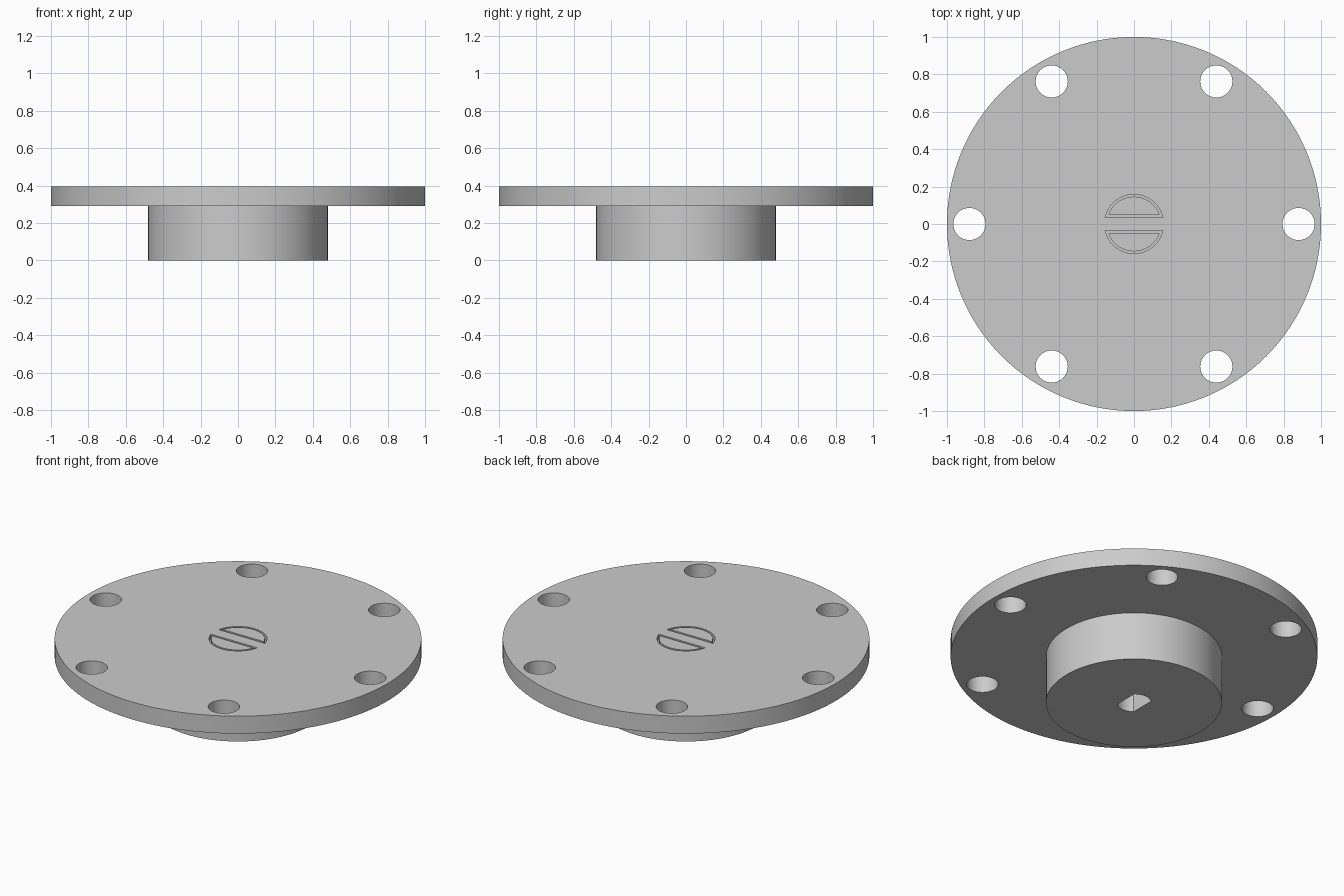
import bpy
import bmesh
from math import cos, sin, pi, asin, sqrt

old = bpy.data.objects.get("Cube")
if old:
    bpy.data.objects.remove(old, do_unlink=True)

grey = bpy.data.materials.new("plain grey")
grey.use_nodes = True
grey.diffuse_color = (0.6, 0.6, 0.6, 1)
grey.node_tree.nodes["Principled BSDF"].inputs["Base Color"].default_value = (0.6, 0.6, 0.6, 1)


def arc(radius, start, end, steps, centre=(0, 0)):
    return [(centre[0] + radius * cos(start + (end - start) * i / steps),
             centre[1] + radius * sin(start + (end - start) * i / steps))
            for i in range(steps + 1)]


def circle(radius, steps, centre=(0, 0)):
    return arc(radius, 0, 2 * pi, steps, centre)[:-1]


def prism(name, outlines, bottom, top):
    """Extrude closed counter-clockwise outlines between two heights."""
    bm = bmesh.new()
    for outline in outlines:
        low = [bm.verts.new((x, y, bottom)) for x, y in outline]
        high = [bm.verts.new((x, y, top)) for x, y in outline]
        bm.faces.new(low[::-1])
        bm.faces.new(high)
        for i in range(len(low)):
            j = (i + 1) % len(low)
            bm.faces.new((low[i], low[j], high[j], high[i]))
    mesh = bpy.data.meshes.new(name)
    bm.to_mesh(mesh)
    bm.free()
    obj = bpy.data.objects.new(name, mesh)
    bpy.context.collection.objects.link(obj)
    mesh.materials.append(grey)
    return obj


def select(obj):
    bpy.ops.object.select_all(action="DESELECT")
    obj.select_set(True)
    bpy.context.view_layer.objects.active = obj


def cut(target, cutter):
    """Subtract the cutter, then remove it."""
    select(target)
    mod = target.modifiers.new("cut", "BOOLEAN")
    mod.operation = "DIFFERENCE"
    mod.solver = "EXACT"
    mod.object = cutter
    cutter.hide_render = True
    bpy.ops.object.modifier_apply(modifier=mod.name)
    bpy.data.objects.remove(cutter, do_unlink=True)


def half_moon(radius, chord, side):
    """Circle segment beyond a chord, above (1) or below (-1) the centre."""
    a = asin(chord / radius)
    turn = 0 if side > 0 else pi
    return arc(radius, a + turn, pi - a + turn, 32)


PLATE_LOW, PLATE_TOP = 0.29, 0.395
GROOVE_FLOOR = PLATE_TOP - 0.03

# Round flange with six bolt holes
flange = prism("flange_plate", [circle(1, 128)], PLATE_LOW, PLATE_TOP)
bolts = [circle(0.086, 40, (0.88 * cos(k * pi / 3), 0.88 * sin(k * pi / 3))) for k in range(6)]
cut(flange, prism("bolt_hole_cutter", bolts, PLATE_LOW - 0.1, PLATE_TOP + 0.1))

# Two half-moon outline grooves in the top
for side in (1, -1):
    groove = prism("groove_cutter", [half_moon(0.158, 0.036, side)], GROOVE_FLOOR, PLATE_TOP + 0.1)
    island = prism("groove_island", [half_moon(0.146, 0.05, side)], GROOVE_FLOOR - 0.1, PLATE_TOP + 0.2)
    cut(groove, island)
    cut(flange, groove)

# Hub with a blind shaft socket that has two flats
hub = prism("hub", [circle(0.48, 96)], 0, PLATE_LOW)
r, flat = 0.095, 0.06
a = asin(sqrt(r * r - flat * flat) / r)
socket = arc(r, a, pi - a, 16) + arc(r, pi + a, 2 * pi - a, 16)
cut(hub, prism("shaft_socket_cutter", [socket], -0.1, 0.25))

# Smooth round walls, sharp rims
for obj in (flange, hub):
    select(obj)
    bpy.ops.object.shade_smooth_by_angle(angle=pi / 6)
